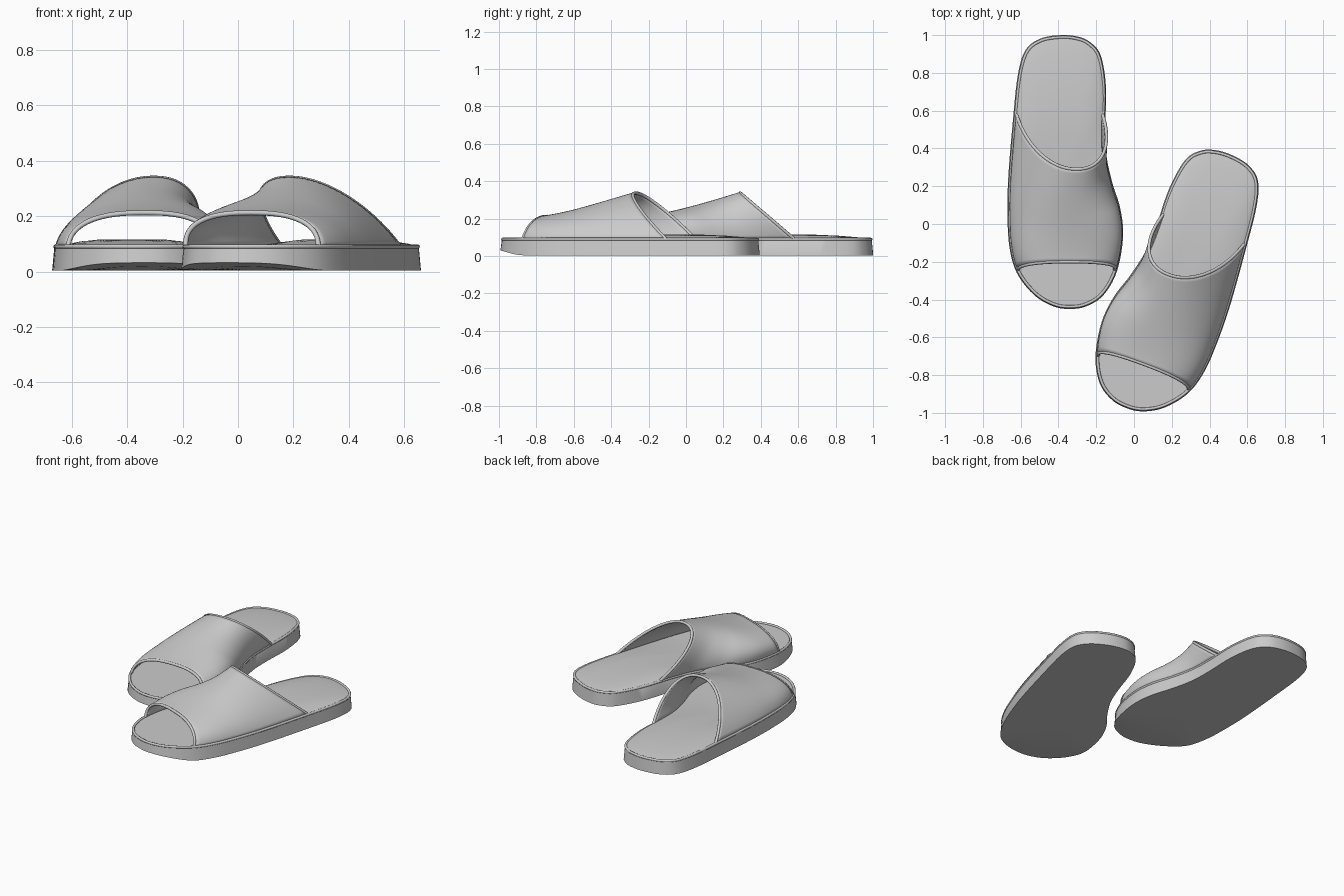
import bpy, bmesh, math
from mathutils import Vector, Matrix

if "Cube" in bpy.data.objects:
    bpy.data.objects.remove(bpy.data.objects["Cube"])

# Plan outline of the left sole, from the heel along the outer side to the toe and back
OUTLINE = [(-.40, 1.0), (-.50, .98), (-.575, .92), (-.615, .79), (-.64, .56), (-.665, .26),
           (-.67, .06), (-.66, -.12), (-.62, -.26), (-.53, -.375), (-.43, -.435), (-.34, -.45),
           (-.25, -.435), (-.16, -.375), (-.09, -.25), (-.058, -.07), (-.072, .08), (-.115, .22),
           (-.147, .37), (-.152, .52), (-.148, .72), (-.175, .89), (-.235, .965), (-.31, .995)]
CENTRE = Vector((-.38, .25))
LEFT = Matrix.Identity(4)
RIGHT = (Matrix.Translation((-.202, -.435, 0)) @ Matrix.Rotation(math.radians(-20.3), 4, 'Z')
         @ Matrix.Scale(-1, 4, (1, 0, 0)))


def closed_spline(pts, steps):
    out, n = [], len(pts)
    for i in range(n):
        a, b, c, d = (Vector(pts[(i + k) % n]) for k in (-1, 0, 1, 2))
        for s in range(steps):
            t = s / steps
            out.append(.5 * (2 * b + (c - a) * t + (2 * a - 5 * b + 4 * c - d) * t * t
                             + (3 * b - a - 3 * c + d) * t ** 3))
    return out


EDGE = closed_spline(OUTLINE, 5)


def inset(d):
    n = len(EDGE)
    out = []
    for i, p in enumerate(EDGE):
        t = (EDGE[(i + 1) % n] - EDGE[i - 1]).normalized()
        out.append(p + Vector((-t.y, t.x)) * d)
    return out


def smooth(a, b, v):
    t = max(0, min(1, (v - a) / (b - a)))
    return t * t * (3 - 2 * t)


def edge_x(y, outer):
    for i, p in enumerate(EDGE):
        q = EDGE[(i + 1) % len(EDGE)]
        if (p.x < CENTRE.x) == outer and (p.y - y) * (q.y - y) <= 0 and p.y != q.y:
            return p.x + (q.x - p.x) * (y - p.y) / (q.y - p.y)


def make_object(name, bm, angle=40):
    bmesh.ops.recalc_face_normals(bm, faces=bm.faces)
    me = bpy.data.meshes.new(name)
    bm.to_mesh(me)
    bm.free()
    ob = bpy.data.objects.new(name, me)
    bpy.context.collection.objects.link(ob)
    bpy.ops.object.select_all(action='DESELECT')
    ob.select_set(True)
    bpy.context.view_layer.objects.active = ob
    bpy.ops.object.shade_smooth_by_angle(angle=math.radians(angle))
    return ob


def bridge(bm, a, b, closed):
    n = len(a)
    for i in range(n if closed else n - 1):
        j = (i + 1) % n
        bm.faces.new((a[i], a[j], b[j], b[i]))


def piping(name, pts, mat, closed, radius):
    cu = bpy.data.curves.new(name, 'CURVE')
    cu.dimensions = '3D'
    cu.bevel_depth = radius
    cu.bevel_resolution = 2
    cu.use_fill_caps = True
    sp = cu.splines.new('POLY')
    sp.points.add(len(pts) - 1)
    for sp_pt, p in zip(sp.points, pts):
        sp_pt.co = (*(mat @ p), 1)
    sp.use_cyclic_u = closed
    bpy.context.collection.objects.link(bpy.data.objects.new(name, cu))


def sole(name, mat):
    # Flat underside with a slight toe lift, flared wall and domed heel bed
    def under(p):
        return .004 + .028 * smooth(-.22, -.46, p.y) if p.y < -.22 else .004

    def bed(p, s):
        return .09 + .028 * smooth(.1, .6, p.y) * (1 - s ** 4)

    rings = []
    for s in (.3, .6, .85, 1):
        rings.append([(p := CENTRE + (e - CENTRE) * s).to_3d() + Vector((0, 0, under(p))) for e in EDGE])
    rings.append([e.to_3d() + Vector((0, 0, .09)) for e in inset(.008)])
    for s in (.95, .88, .75, .55, .3):
        rings.append([(p := CENTRE + (e - CENTRE) * s).to_3d() + Vector((0, 0, bed(p, s))) for e in EDGE])
    bm = bmesh.new()
    vr = [[bm.verts.new(mat @ v) for v in r] for r in rings]
    for a, b in zip(vr, vr[1:]):
        bridge(bm, a, b, True)
    for ring, z in ((vr[0], under(CENTRE)), (vr[-1], bed(CENTRE, 0))):
        c = bm.verts.new(mat @ Vector((*CENTRE, z)))
        for i in range(len(ring)):
            bm.faces.new((ring[i], ring[(i + 1) % len(ring)], c))
    make_object(name + "_sole", bm)
    piping(name + "_sole_piping", [p.to_3d() + Vector((0, 0, .09)) for p in inset(.012)], mat, True, .008)


def upper_section(t, count=40):
    # Arch over the foot: leaning forward at the back, skewed to the inner side
    yb, yt = -.24 + .82 * t, -.20 + .49 * t
    h = .122 + .125 * t ** 1.25
    skew, n = .02 + .07 * t, 2.5 - .35 * t
    pts = []
    for i in range(count + 1):
        a = math.pi * i / count
        c, s = math.cos(a), max(0, math.sin(a))
        u = math.copysign(abs(c) ** (2 / n), c)
        v = s ** (2 / n) if 0 < i < count else 0
        y = yb + (yt - yb) * v
        xl, xr = edge_x(yb, True) + .016, edge_x(yb, False) - .016
        pts.append(Vector(((xl + xr) / 2 + u * (xr - xl) / 2 + skew * v, y, .09 + h * v)))
    return pts


def upper(name, mat):
    bm = bmesh.new()
    rows = [[bm.verts.new(mat @ p) for p in upper_section(k / 24)] for k in range(25)]
    for a, b in zip(rows, rows[1:]):
        bridge(bm, a, b, False)
    ob = make_object(name + "_upper", bm)
    so = ob.modifiers.new("thickness", 'SOLIDIFY')
    so.thickness = .012
    so.offset = 0
    # Rolled trim along the toe opening and the foot opening
    piping(name + "_toe_trim", upper_section(0), mat, False, .009)
    piping(name + "_opening_trim", upper_section(1), mat, False, .009)


for name, mat in (("left_slipper", LEFT), ("right_slipper", RIGHT)):
    sole(name, mat)
    upper(name, mat)
